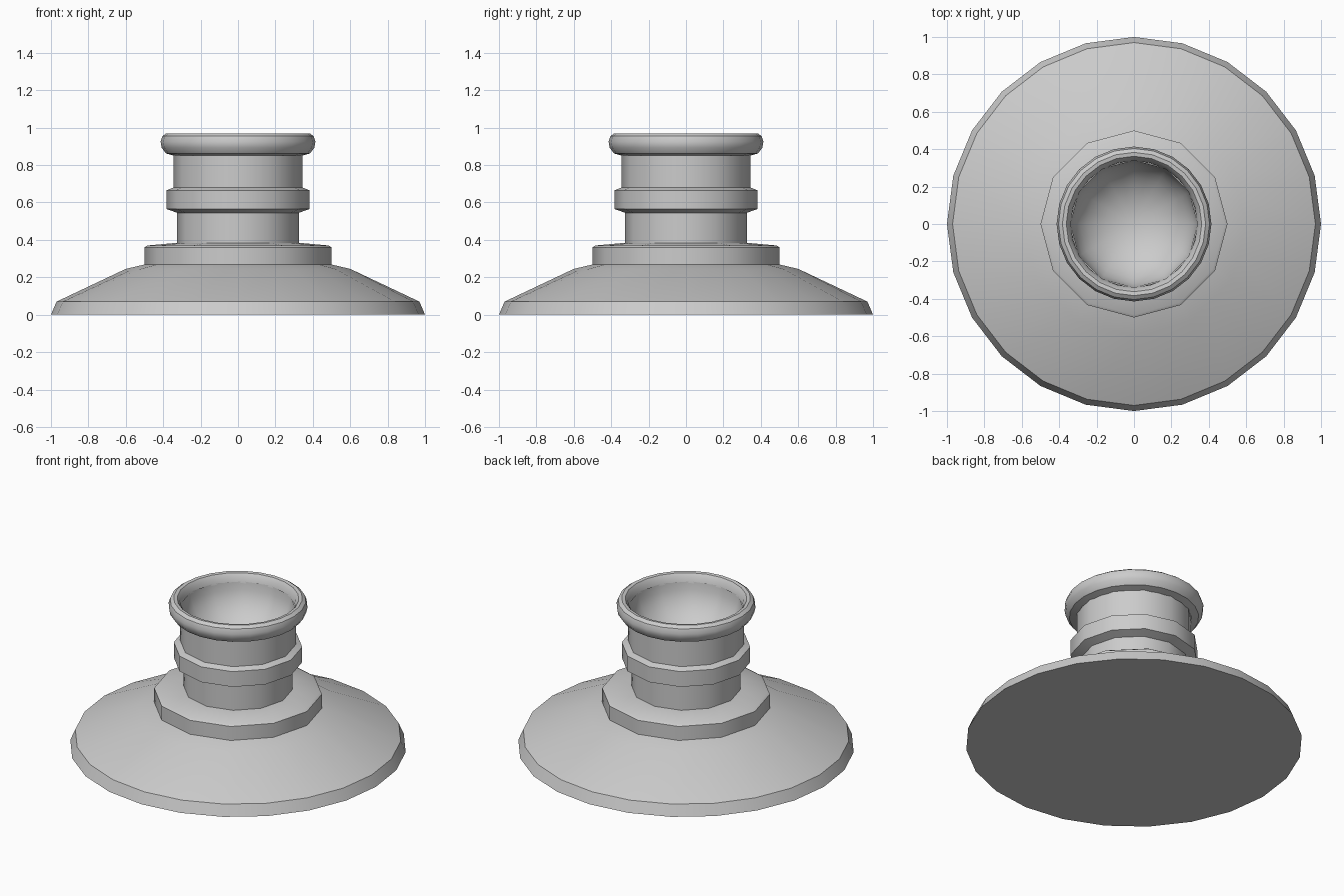
import bpy
import bmesh
import math

cube = bpy.data.objects.get("Cube")
if cube:
    bpy.data.objects.remove(cube, do_unlink=True)

# One plain grey for the whole model
grey = bpy.data.materials.new("plain_grey")
grey.use_nodes = True
grey.diffuse_color = (0.6, 0.6, 0.6, 1)
grey.node_tree.nodes["Principled BSDF"].inputs["Base Color"].default_value = (0.6, 0.6, 0.6, 1)

SIDES = 24
FLAT = math.cos(math.pi / 12)


def lathe(name, profile, coarse=True, cap_start=False, cap_end=False):
    """Turn (radius, height) points, bottom of the outside first, about z.

    Coarse rings are twelve-sided: every other point sits on a flat.
    A third item in a point overrides the part's coarse setting."""
    bm = bmesh.new()
    rings = []
    for radius, z, *kind in profile:
        twelve = kind[0] if kind else coarse
        ring = []
        for i in range(SIDES):
            a = 2 * math.pi * i / SIDES
            r = radius * FLAT if twelve and i % 2 else radius
            ring.append(bm.verts.new((r * math.cos(a), r * math.sin(a), z)))
        rings.append(ring)
    for low, high in zip(rings, rings[1:]):
        for i in range(SIDES):
            j = (i + 1) % SIDES
            bm.faces.new((low[i], low[j], high[j], high[i]))
    if cap_start:
        bm.faces.new(rings[0][::-1])
    if cap_end:
        bm.faces.new(rings[-1])
    mesh = bpy.data.meshes.new(name)
    bm.to_mesh(mesh)
    bm.free()
    mesh.materials.append(grey)
    obj = bpy.data.objects.new(name, mesh)
    bpy.context.collection.objects.link(obj)
    bpy.ops.object.select_all(action="DESELECT")
    obj.select_set(True)
    bpy.context.view_layer.objects.active = obj
    bpy.ops.object.shade_smooth_by_angle(angle=math.radians(35))
    return obj


# Wide foot: round edge easing into a twelve-sided shoulder
lathe("base", [(1, 0, False), (0.97, 0.07, False), (0.6, 0.245), (0.45, 0.28)],
      cap_start=True)

# Stepped collar on the foot
lathe("collar", [(0.5, 0.26), (0.5, 0.36), (0.485, 0.37), (0.32, 0.385)])

# Stem with its raised band
lathe("lower_neck", [(0.325, 0.37), (0.325, 0.545)])
lathe("band", [(0.325, 0.545), (0.383, 0.565), (0.383, 0.665), (0.345, 0.68)])
lathe("upper_neck", [(0.345, 0.68), (0.345, 0.86)])

# Rounded lip
lathe("rim", [(0.34, 0.85), (0.385, 0.862), (0.408, 0.893), (0.414, 0.925),
              (0.404, 0.955), (0.383, 0.97), (0.362, 0.967), (0.346, 0.945),
              (0.338, 0.91)], coarse=False)

# Hollow inside the lip
bowl = []
for step in range(9):
    t = math.radians(10.5 * step)
    bowl.append((0.342 * math.cos(t), 0.92 - 0.28 * math.sin(t)))
lathe("bowl", bowl, cap_end=True)
